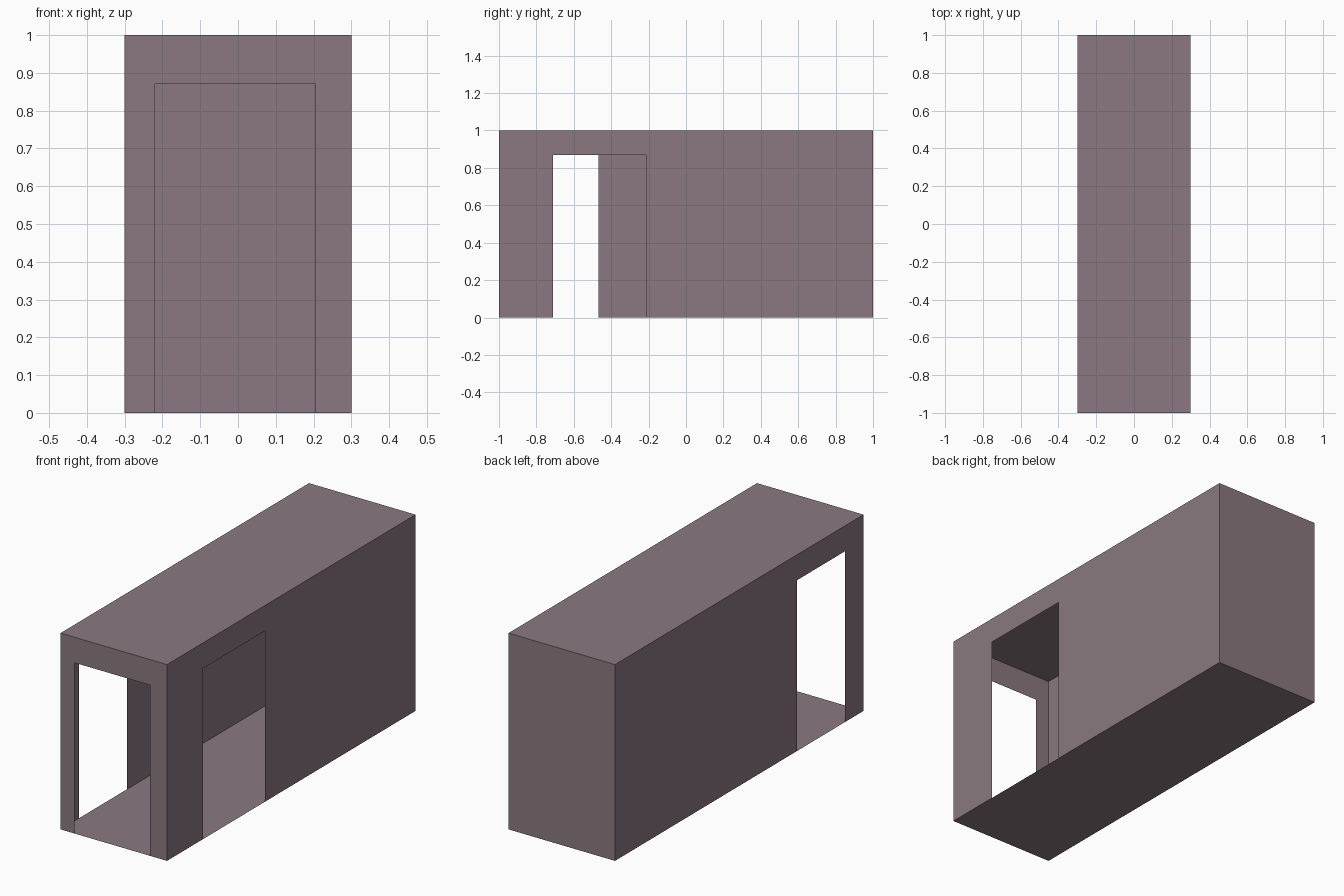
import bpy
import bmesh
from mathutils import Vector

if "Cube" in bpy.data.objects:
    bpy.data.objects.remove(bpy.data.objects["Cube"])

W, L, H = 0.3, 1.0, 1.0   # half width, half length, height
DOOR_H = 0.87

mat = bpy.data.materials.new("dusty mauve")
mat.diffuse_color = (0.254, 0.191, 0.216, 1.0)
mat.use_nodes = True
mat.node_tree.nodes["Principled BSDF"].inputs["Base Color"].default_value = mat.diffuse_color


def sheet(name, pts, outward):
    """One thin flat panel whose normal faces outward."""
    bm = bmesh.new()
    face = bm.faces.new([bm.verts.new(p) for p in pts])
    face.normal_update()
    if face.normal.dot(Vector(outward)) < 0:
        face.normal_flip()
    me = bpy.data.meshes.new(name)
    bm.to_mesh(me)
    bm.free()
    me.materials.append(mat)
    ob = bpy.data.objects.new(name, me)
    bpy.context.collection.objects.link(ob)


def wall(name, half, place, outward, door=None):
    """Upright wall spanning -half..half, with an optional doorway down to the floor."""
    prof = [(-half, 0), (-half, H), (half, H), (half, 0)]
    if door:
        a, b = door
        prof += [(b, 0), (b, DOOR_H), (a, DOOR_H), (a, 0)]
    sheet(name, [place(u, z) for u, z in prof], outward)


# Walls
wall("front_wall", W, lambda u, z: (u, -L, z), (0, -1, 0), (-0.22, 0.205))
wall("back_wall", W, lambda u, z: (u, L, z), (0, 1, 0))
wall("right_wall", L, lambda u, z: (W, u, z), (1, 0, 0), (-0.71, -0.21))
wall("left_wall", L, lambda u, z: (-W, u, z), (-1, 0, 0), (-0.85, -0.467))

# Floor and roof
for name, z, n in (("floor", 0, -1), ("roof", H, 1)):
    sheet(name, [(-W, -L, z), (W, -L, z), (W, L, z), (-W, L, z)], (0, 0, n))
